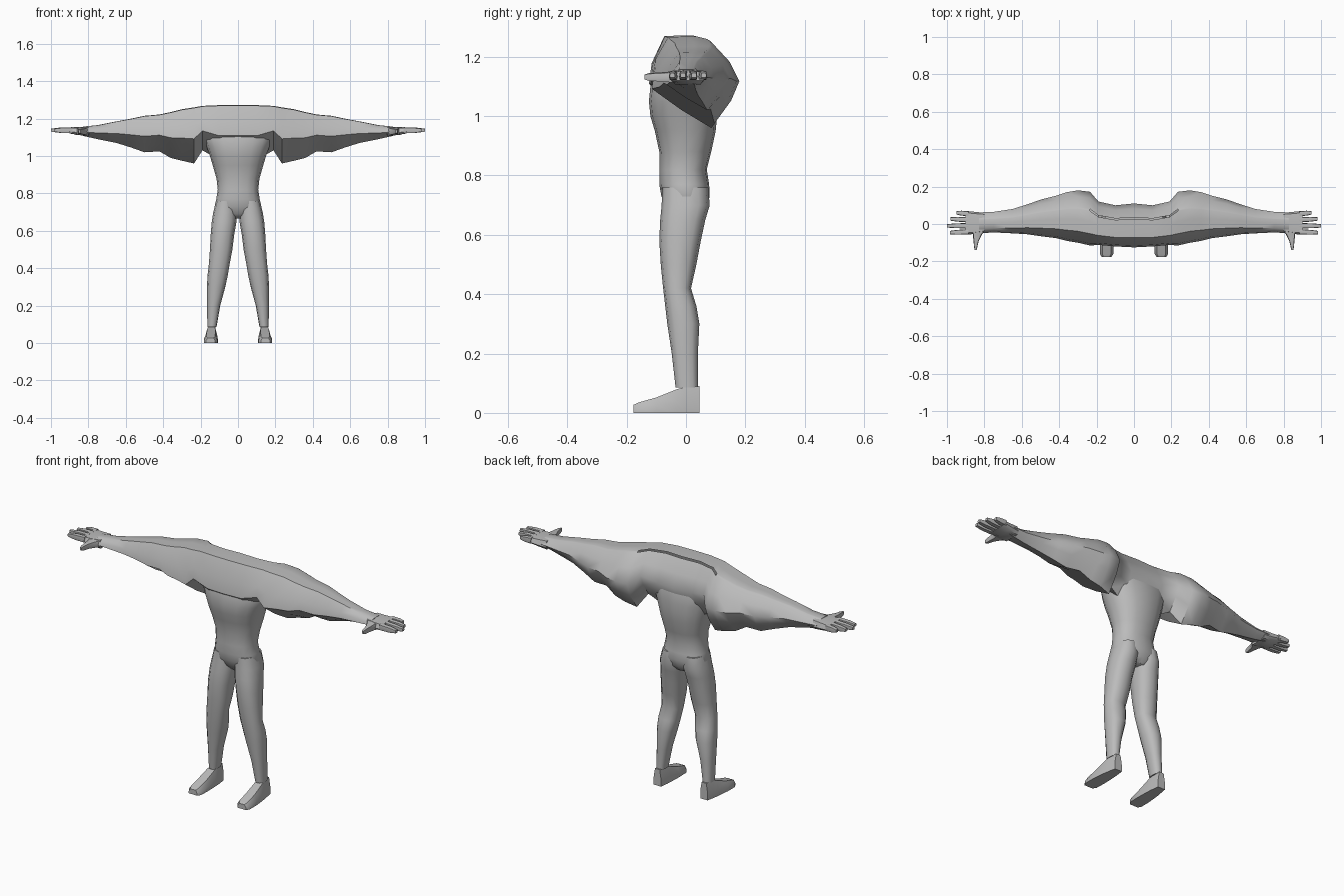
import bpy
import bmesh
import math
from math import radians, cos, sin, pi

cube = bpy.data.objects.get("Cube")
if cube:
    bpy.data.objects.remove(cube, do_unlink=True)

# One plain grey for the whole body
grey = bpy.data.materials.new("body grey")
grey.use_nodes = True
colour = (0.5, 0.5, 0.5, 1)
grey.diffuse_color = colour
grey.node_tree.nodes["Principled BSDF"].inputs["Base Color"].default_value = colour


def loft(name, rings, mirror=True, cap_start=True, cap_end=True, skip=None, angle=50):
    """Skin a list of equal-length point rings; skip(ring, side) leaves a gap."""
    bm = bmesh.new()
    loops = [[bm.verts.new(point) for point in ring] for ring in rings]
    count = len(loops[0])
    for r, (a, b) in enumerate(zip(loops, loops[1:])):
        for s in range(count):
            if skip and skip(r, s):
                continue
            t = (s + 1) % count
            bm.faces.new((a[s], a[t], b[t], b[s]))
    if cap_start:
        bm.faces.new(loops[0])
    if cap_end:
        bm.faces.new(list(reversed(loops[-1])))
    bmesh.ops.recalc_face_normals(bm, faces=bm.faces[:])
    mesh = bpy.data.meshes.new(name)
    bm.to_mesh(mesh)
    bm.free()
    mesh.materials.append(grey)
    obj = bpy.data.objects.new(name, mesh)
    bpy.context.collection.objects.link(obj)
    bpy.ops.object.select_all(action="DESELECT")
    obj.select_set(True)
    bpy.context.view_layer.objects.active = obj
    bpy.ops.object.shade_smooth_by_angle(angle=radians(angle))
    if mirror:
        obj.modifiers.new("mirror", "MIRROR")
    return obj


def oval(z, x_min, x_max, y_front, y_back, sides=16, power=0.85):
    """Horizontal rounded section filling the given box."""
    points = []
    for i in range(sides):
        a = 2 * pi * i / sides
        u = math.copysign(abs(cos(a)) ** power, cos(a))
        v = math.copysign(abs(sin(a)) ** power, sin(a))
        x = (x_min + x_max) / 2 + u * (x_max - x_min) / 2
        y = (y_front + y_back) / 2 + v * (y_back - y_front) / 2
        points.append((x, y, z))
    return points


def upright(profile, x, z_low, z_high, y_front, y_back):
    """Section across the arm: a unit profile stretched to the given box."""
    return [(x, y_front + u * (y_back - y_front), z_low + v * (z_high - z_low))
            for u, v in profile]


# Torso: height, half width, front, back
torso = [
    (0.665, 0.06, -0.04, 0.05), (0.69, 0.105, -0.065, 0.07),
    (0.73, 0.125, -0.083, 0.08), (0.77, 0.116, -0.09, 0.078),
    (0.82, 0.108, -0.09, 0.07), (0.88, 0.115, -0.09, 0.085),
    (0.95, 0.135, -0.105, 0.1), (1.0, 0.15, -0.12, 0.105),
    (1.05, 0.168, -0.125, 0.105), (1.1, 0.185, -0.12, 0.1),
    (1.17, 0.17, -0.1, 0.08),
]
loft("torso", [oval(z, -w, w, f, b) for z, w, f, b in torso], mirror=False)

# Legs: height, inner, outer, front, back
leg = [
    (0.76, 0.01, 0.116, -0.08, 0.075), (0.7, 0.005, 0.132, -0.082, 0.08),
    (0.65, 0.008, 0.14, -0.087, 0.065), (0.58, 0.02, 0.146, -0.09, 0.05),
    (0.5, 0.03, 0.15, -0.085, 0.035), (0.42, 0.045, 0.156, -0.077, 0.017),
    (0.36, 0.055, 0.163, -0.07, 0.035), (0.3, 0.068, 0.166, -0.063, 0.045),
    (0.2, 0.095, 0.165, -0.048, 0.04), (0.085, 0.115, 0.164, -0.035, 0.04),
]
loft("legs", [oval(*row, sides=12) for row in leg])

# Feet, from heel to toe: y, inner, outer, height
foot = [
    (0.046, 0.118, 0.162, 0.09), (0.0, 0.112, 0.17, 0.088),
    (-0.03, 0.11, 0.175, 0.08), (-0.1, 0.108, 0.182, 0.052),
    (-0.16, 0.11, 0.182, 0.035), (-0.177, 0.122, 0.172, 0.027),
]
foot_profile = [(0, 0), (1, 0), (1, 0.45), (0.82, 1), (0.18, 1), (0, 0.45)]
loft("feet", [[(a + u * (b - a), y, v * h) for u, v in foot_profile]
              for y, a, b, h in foot], angle=35)

# Shoulders and arms: x, bottom, top, front, back
arm_profile = [
    (0.04, 0.68), (0.22, 0.99), (0.45, 1), (0.645, 1), (0.68, 0.98),
    (0.88, 0.76), (1, 0.52), (0.9, 0.28), (0.7, 0), (0.35, 0.2), (0, 0.44),
]
arm = [
    (0, 0.98, 1.272, -0.125, 0.11), (0.1, 0.98, 1.272, -0.12, 0.1),
    (0.19, 1.03, 1.268, -0.112, 0.12), (0.235, 0.96, 1.26, -0.115, 0.172),
    (0.3, 0.975, 1.25, -0.1, 0.18), (0.36, 0.99, 1.235, -0.09, 0.17),
    (0.42, 1.025, 1.222, -0.075, 0.15), (0.5, 1.02, 1.215, -0.065, 0.13),
    (0.57, 1.045, 1.2, -0.055, 0.105), (0.65, 1.07, 1.185, -0.05, 0.08),
    (0.75, 1.09, 1.165, -0.045, 0.065), (0.83, 1.108, 1.157, -0.05, 0.062),
]
# The narrow strip along the shoulder is an open seam
loft("arms", [upright(arm_profile, *row) for row in arm], cap_start=False,
     skip=lambda ring, side: side == 3 and ring < 3)

# Palms
slab = [(0, 0.3), (0.08, 0.9), (0.5, 1), (0.92, 0.9), (1, 0.3), (0.9, 0), (0.1, 0)]
palm = [(0.8, 1.106, 1.158, -0.046, 0.06), (0.85, 1.112, 1.155, -0.054, 0.065),
        (0.9, 1.12, 1.153, -0.056, 0.07)]
loft("palms", [upright(slab, *row) for row in palm])

# Fingers: name, root y, tip y, tip x
fingers = [("index", -0.042, -0.046, 0.985), ("middle", -0.009, -0.01, 1.0),
           ("ring", 0.023, 0.027, 0.982), ("little", 0.055, 0.06, 0.95)]
for name, root, tip, reach in fingers:
    rings = []
    for t, half, thick in ((0, 0.014, 0.032), (0.6, 0.013, 0.028), (1, 0.009, 0.016)):
        x = 0.885 + t * (reach - 0.885)
        y = root + t * (tip - root)
        rings.append(upright(slab, x, 1.138 - thick / 2, 1.138 + thick / 2,
                             y - half, y + half))
    loft(name + "_fingers", rings)

# Thumbs, from base to tip: y, inner x, outer x, half thickness
thumb = [(-0.03, 0.79, 0.875, 0.02), (-0.055, 0.812, 0.862, 0.018),
         (-0.09, 0.83, 0.858, 0.015), (-0.125, 0.838, 0.855, 0.013),
         (-0.14, 0.842, 0.852, 0.008)]
loft("thumbs", [[(a + u * (b - a), y, 1.132 + (2 * v - 1) * h) for u, v in slab]
                for y, a, b, h in thumb])
